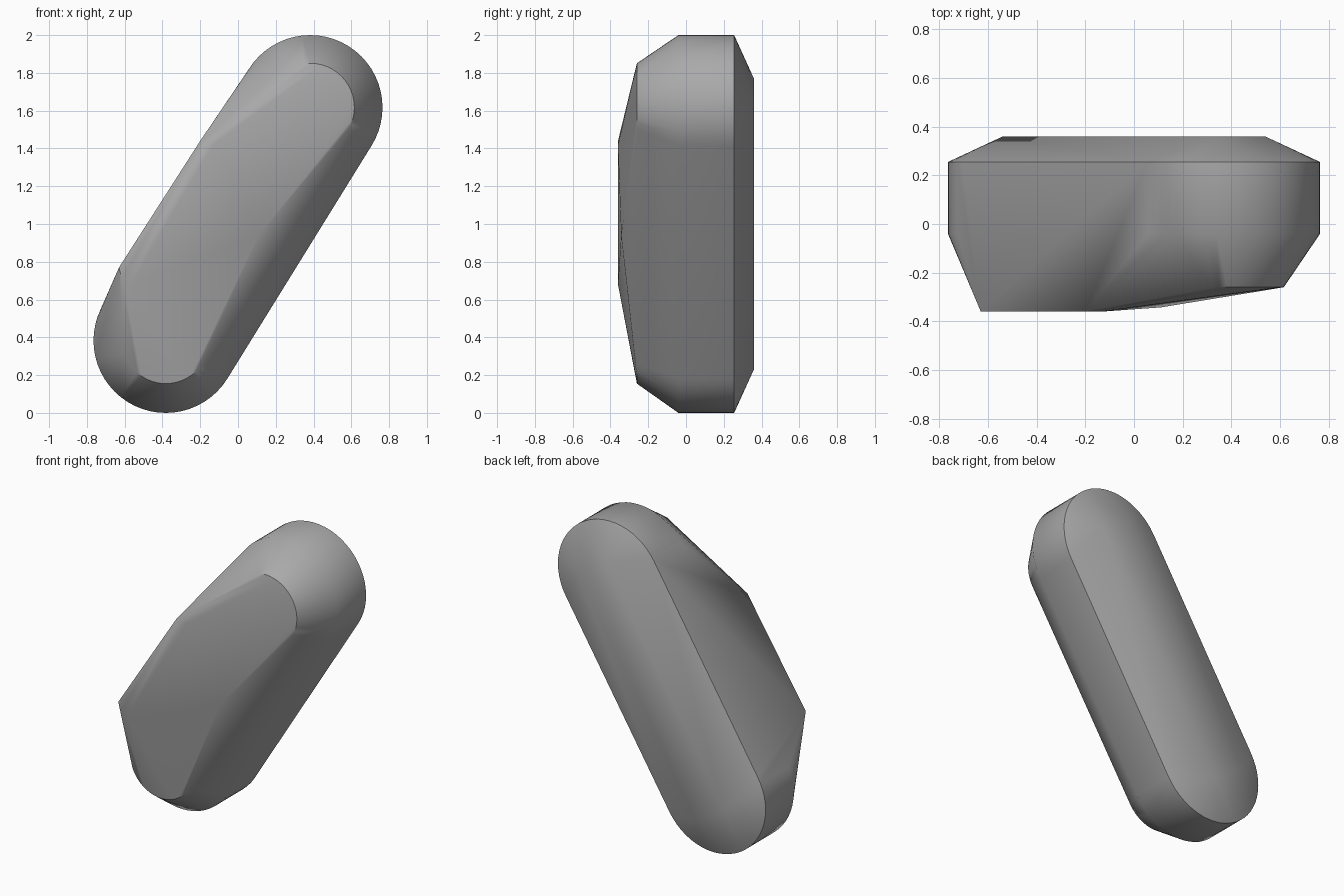
import bpy
import bmesh
from math import cos, sin, radians
from mathutils import Vector

cube = bpy.data.objects.get("Cube")
if cube:
    bpy.data.objects.remove(cube, do_unlink=True)

# Centres of the round ends, as (x, z)
TOP, BOTTOM = (0.382, 1.617), (-0.382, 0.383)
RADIUS = 0.383


def arc(centre, radius, y, start, end, steps):
    """Points on an arc that lies in a plane of constant y."""
    angles = [radians(start + (end - start) * i / steps) for i in range(steps + 1)]
    return [Vector((centre[0] + radius * cos(a), y, centre[1] + radius * sin(a)))
            for a in angles]


def capsule(y):
    """Slanted capsule outline: a half circle around each end."""
    return (arc(TOP, RADIUS, y, -32, 148, 28)
            + arc(BOTTOM, RADIUS, y, 148, 328, 28))


# Straight wall of the body
points = capsule(0.255) + capsule(-0.04)

# Raised strip on the back
along, across = Vector((0.527, 0, 0.85)), Vector((0.85, 0, -0.527))
for s in (-1, 1):
    for t in (-1, 1):
        points.append(Vector((0, 0.36, 1)) + along * 0.83 * s + across * 0.12 * t)

# Rounded ends of the faceted front
points += arc(TOP, 0.234, -0.26, -30, 105, 18)
points += arc(BOTTOM, 0.228, -0.26, 200, 328, 18)

# Corners of the front facets
points += [Vector(p) for p in (
    (-0.20, -0.36, 1.44), (-0.13, -0.36, 1.42), (0.11, -0.343, 0.94),
    (-0.63, -0.36, 0.77), (-0.615, -0.36, 0.71), (-0.57, -0.36, 0.68))]

# Skin the sections into one closed stone
bm = bmesh.new()
for p in points:
    bm.verts.new(p)
hull = bmesh.ops.convex_hull(bm, input=bm.verts)
loose = [v for v in bm.verts if not v.link_faces]
bmesh.ops.delete(bm, geom=loose, context='VERTS')
bmesh.ops.dissolve_limit(bm, angle_limit=radians(0.5), verts=bm.verts, edges=bm.edges)
bmesh.ops.recalc_face_normals(bm, faces=bm.faces)
mesh = bpy.data.meshes.new("faceted_stone")
bm.to_mesh(mesh)
bm.free()
stone = bpy.data.objects.new("faceted_stone", mesh)
bpy.context.collection.objects.link(stone)

# Plain grey material
grey = bpy.data.materials.new("grey")
grey.use_nodes = True
colour = (0.4, 0.4, 0.4, 1)
grey.diffuse_color = colour
grey.node_tree.nodes["Principled BSDF"].inputs["Base Color"].default_value = colour
mesh.materials.append(grey)

# Soft rounded ends with a crisp back rim
bpy.ops.object.select_all(action='DESELECT')
stone.select_set(True)
bpy.context.view_layer.objects.active = stone
bpy.ops.object.shade_smooth_by_angle(angle=radians(38))
